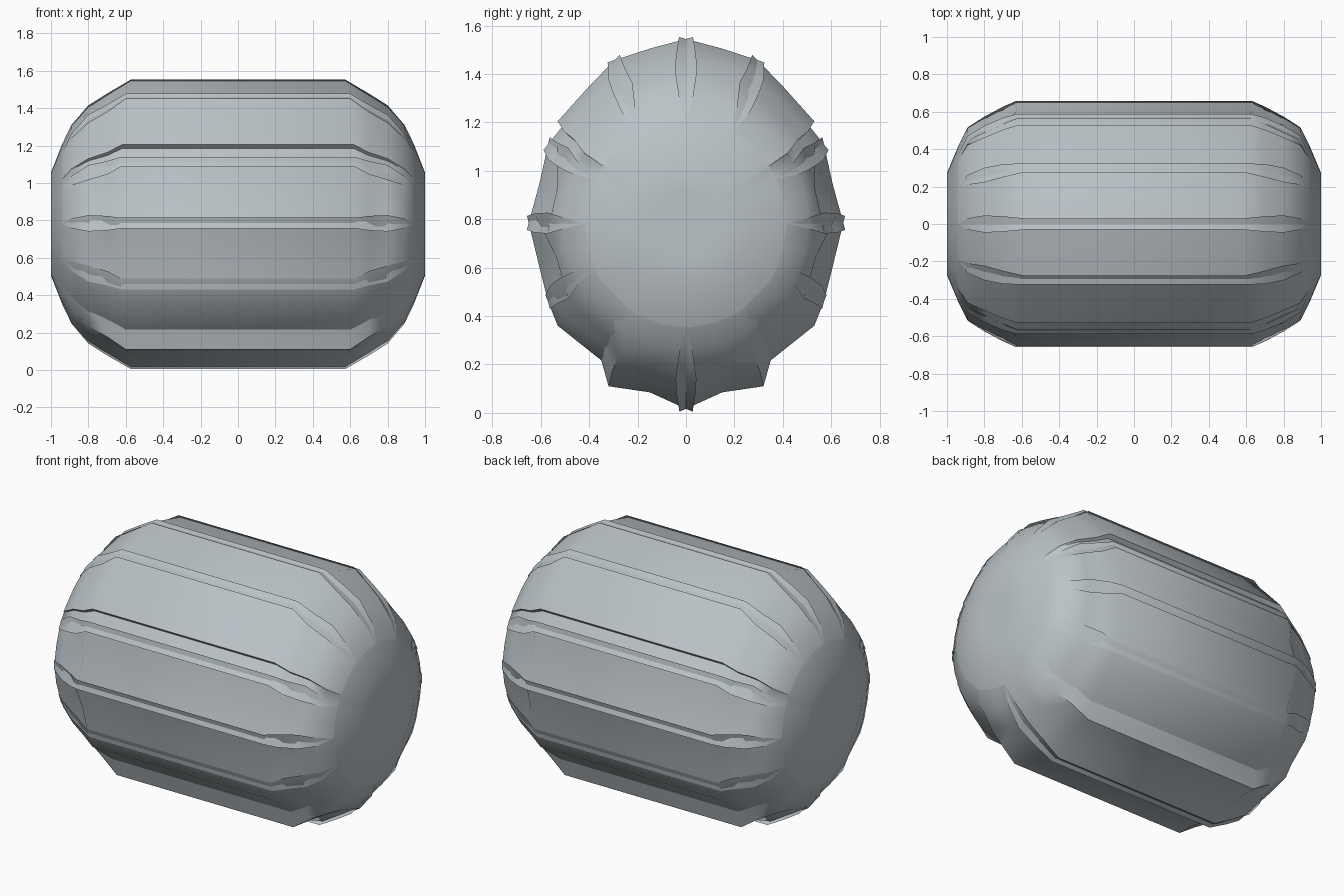
import bpy, bmesh, math
from mathutils import Vector

if "Cube" in bpy.data.objects:
    bpy.data.objects.remove(bpy.data.objects["Cube"])

CZ = 0.78
mat = bpy.data.materials.new("pale blue grey")
mat.diffuse_color = (0.50, 0.55, 0.58, 1)
mat.use_nodes = True
mat.node_tree.nodes["Principled BSDF"].inputs["Base Color"].default_value = mat.diffuse_color

# Cross-section (y, z) of each lengthwise panel on one side, top to bottom
PANELS = [
    [(0, 1.545), (0.15, 1.505), (0.295, 1.458)],
    [(0.295, 1.458), (0.40, 1.35), (0.53, 1.205), (0.51, 1.185), (0.57, 1.11)],
    [(0.57, 1.11), (0.605, 0.95), (0.65, 0.785)],
    [(0.65, 0.785), (0.61, 0.62), (0.57, 0.46)],
    [(0.57, 0.46), (0.53, 0.36), (0.35, 0.217)],
    [(0.35, 0.217), (0.32, 0.11), (0.15, 0.085), (0, 0.017)],
]
PINCHED = (2, 3)

# Stations: x, y scale, z scale, roundness, panel overlap
STATIONS = [
    (0.57, 1.00, 1.00, 0.0, 0.030),
    (0.70, 0.95, 0.90, 0.1, 0.045),
    (0.80, 0.87, 0.82, 0.3, 0.055),
    (0.89, 0.79, 0.69, 0.6, 0.040),
    (0.94, 0.64, 0.56, 0.9, 0.0),
    (1.00, 0.42, 0.36, 1.0, 0.0),
]


def place(p, st, dip=0.0):
    """Scale a section point to a station, rounding it toward an oval."""
    x, sy, sz, rnd, _ = st
    y, z = p[0], p[1] - CZ
    k = 1 / math.hypot(y / 0.65, z / 0.765)
    f = (1 + (k - 1) * rnd) * (1 - dip)
    if x < 0.6:
        x += 0.06 * abs(y) / 0.65
    return Vector((x, y * f * sy, CZ + z * f * sz))


def extend(pts, amount):
    """Run both ends of a section past the ribs so panels cross."""
    v = [Vector(p) for p in pts]
    a = v[0] + (v[0] - v[1]).normalized() * amount
    b = v[-1] + (v[-1] - v[-2]).normalized() * amount
    return [a] + v[1:-1] + [b]


def finish(name, bm):
    bmesh.ops.recalc_face_normals(bm, faces=bm.faces)
    me = bpy.data.meshes.new(name)
    bm.to_mesh(me)
    bm.free()
    ob = bpy.data.objects.new(name, me)
    bpy.context.collection.objects.link(ob)
    me.materials.append(mat)
    bpy.ops.object.select_all(action='DESELECT')
    ob.select_set(True)
    bpy.context.view_layer.objects.active = ob
    bpy.ops.object.shade_smooth_by_angle(angle=math.radians(50))
    return ob


def skin(bm, rows, closed=False):
    vs = [[bm.verts.new(p) for p in r] for r in rows]
    for a, b in zip(vs, vs[1:]):
        n = len(a)
        for i in range(n if closed else n - 1):
            j = (i + 1) % n
            bm.faces.new((a[i], a[j], b[j], b[i]))
    return vs


# Lengthwise panels, overlapping at the ribs
for n, pts in enumerate(PANELS):
    for side, label in ((1, "back"), (-1, "front")):
        half = []
        for st in STATIONS[:5]:
            sec = extend(pts, st[4])
            row = []
            for i, p in enumerate(sec):
                pinch = n in PINCHED and st[0] == 0.70 and 0 < i < len(sec) - 1
                q = place(p, st, 0.07 if pinch else 0)
                row.append(Vector((q.x, q.y * side, q.z)))
            half.append(row)
        rows = [[Vector((-q.x, q.y, q.z)) for q in r] for r in reversed(half)] + half
        bm = bmesh.new()
        skin(bm, rows)
        # Orient the panel outward
        ob = finish(f"{label}_panel_{n + 1}", bm)
        me = ob.data
        score = sum(f.normal.dot(Vector((0, f.center.y, f.center.z - CZ))) * f.area
                    for f in me.polygons)
        if score < 0:
            me.flip_normals()

# Closed outline shared by the end domes
right = [p for pts in PANELS for p in pts[:-1]] + [PANELS[-1][-1]]
outline = right + [(-y, z) for y, z in reversed(right[1:-1])]
for side, label in ((1, "right"), (-1, "left")):
    bm = bmesh.new()
    rows = []
    for st in STATIONS[4:]:
        rows.append([place(p, st) for p in outline])
    # Inner ring and centre of the flat end
    rows.append([Vector((1.0, q.y * 0.5, CZ + (q.z - CZ) * 0.5)) for q in rows[-1]])
    for r in rows:
        for q in r:
            q.x *= side
    vs = skin(bm, rows, True)
    c = bm.verts.new((side, 0, CZ))
    last = vs[-1]
    for i in range(len(last)):
        bm.faces.new((last[i], last[(i + 1) % len(last)], c))
    ob = finish(f"{label}_end_dome", bm)
    if sum(f.normal.x * f.area for f in ob.data.polygons) * side < 0:
        ob.data.flip_normals()
